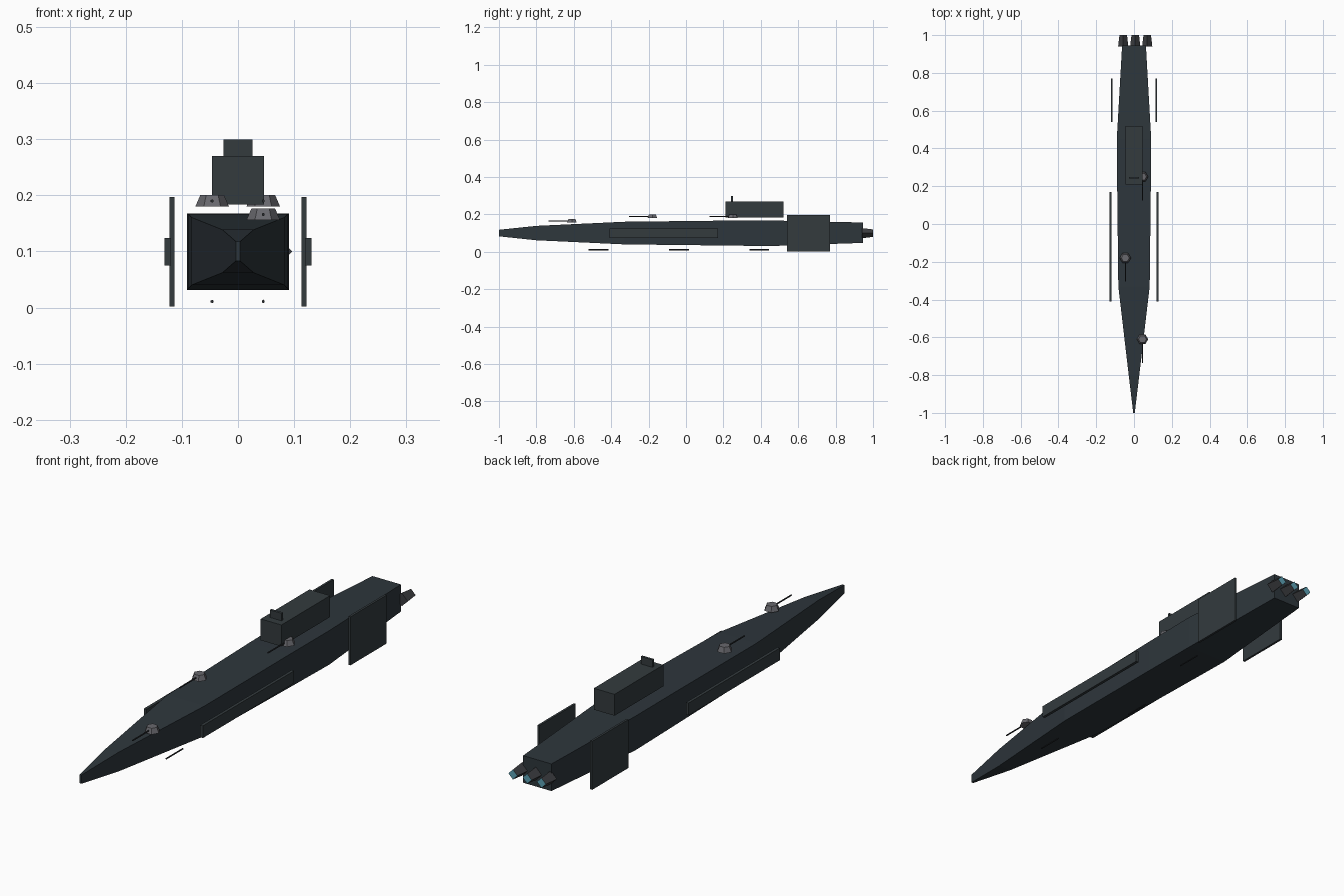
import bpy, bmesh, math
from mathutils import Matrix, Vector

if "Cube" in bpy.data.objects:
    bpy.data.objects.remove(bpy.data.objects["Cube"], do_unlink=True)


def material(name, rgb):
    m = bpy.data.materials.new(name)
    m.use_nodes = True
    m.diffuse_color = (*rgb, 1)
    m.node_tree.nodes["Principled BSDF"].inputs["Base Color"].default_value = (*rgb, 1)
    return m


HULL = material("dark slate hull", (0.027, 0.037, 0.045))
PLATE = material("slate plating", (0.033, 0.043, 0.048))
GUN = material("turret grey", (0.14, 0.14, 0.155))
BARREL = material("barrel black", (0.02, 0.023, 0.027))
NOZZLE = material("nozzle charcoal", (0.045, 0.047, 0.052))
GLOW = material("engine blue", (0.11, 0.36, 0.46))


def finish(name, bm, *mats):
    bmesh.ops.recalc_face_normals(bm, faces=bm.faces)
    mesh = bpy.data.meshes.new(name)
    bm.to_mesh(mesh)
    bm.free()
    for m in mats:
        mesh.materials.append(m)
    ob = bpy.data.objects.new(name, mesh)
    bpy.context.collection.objects.link(ob)
    return ob


def box(name, low, high, mat):
    low, high = Vector(low), Vector(high)
    bm = bmesh.new()
    bmesh.ops.create_cube(bm, size=1)
    bmesh.ops.scale(bm, vec=high - low, verts=bm.verts)
    bmesh.ops.translate(bm, vec=(low + high) / 2, verts=bm.verts)
    return finish(name, bm, mat)


def cone(name, start, end, r1, r2, sides, *mats):
    """Tapered prism between two points."""
    start, end = Vector(start), Vector(end)
    axis = end - start
    bm = bmesh.new()
    turn = Vector((0, 0, 1)).rotation_difference(axis).to_matrix().to_4x4()
    bmesh.ops.create_cone(bm, cap_ends=True, segments=sides, radius1=r1, radius2=r2,
                          depth=axis.length,
                          matrix=Matrix.Translation((start + end) / 2) @ turn)
    if len(mats) > 1:  # colour the far cap
        bm.normal_update()
        for f in bm.faces:
            f.material_index = int(f.normal.dot(axis.normalized()) > 0.99)
    return finish(name, bm, *mats)


# Hull: rectangular sections lofted along y (y, half width, bottom, top)
stations = [(-1, 0.004, 0.083, 0.118), (-0.8, 0.028, 0.062, 0.139),
            (-0.33, 0.083, 0.04, 0.161), (0.2, 0.089, 0.034, 0.167),
            (0.45, 0.091, 0.031, 0.168), (0.945, 0.063, 0.048, 0.157)]
bm = bmesh.new()
rings = [[bm.verts.new(p) for p in ((-w, y, b), (w, y, b), (w, y, t), (-w, y, t))]
         for y, w, b, t in stations]
for r, s in zip(rings, rings[1:]):
    for i in range(4):
        j = (i + 1) % 4
        bm.faces.new((r[i], r[j], s[j], s[i]))
bm.faces.new(rings[0])
bm.faces.new(rings[-1])
finish("hull", bm, HULL)

# Command tower and its thin bridge
box("command_tower", (-0.046, 0.21, 0.184), (0.046, 0.52, 0.27), PLATE)
box("bridge", (-0.026, 0.24, 0.26), (0.026, 0.25, 0.3), PLATE)

# Side armour and rear fins
for side, s in (("left", 1), ("right", -1)):
    box(side + "_armour_plate", (min(s * 0.119, s * 0.131), -0.41, 0.075),
        (max(s * 0.119, s * 0.131), 0.17, 0.124), PLATE)
    box(side + "_rear_fin", (min(s * 0.113, s * 0.122), 0.54, 0.002),
        (max(s * 0.113, s * 0.122), 0.77, 0.197), PLATE)

# Deck turrets, with guns facing forward
for n, (x, y, z) in enumerate([(0.045, -0.61, 0.156), (-0.046, -0.18, 0.18),
                               (0.045, 0.25, 0.18)], 1):
    turret = cone(f"deck_turret_{n}", (0, 0, 0), (0, 0, 0.021), 0.03, 0.021, 6, GUN)
    turret.data.transform(Matrix.Translation((x, y, z))
                          @ Matrix.Rotation(0 if turret.data.vertices[0].co.y < 0.001
                                            else math.pi / 6, 4, "Z"))
    cone(f"deck_gun_{n}", (x, y, z + 0.01), (x, y - 0.125, z + 0.01),
         0.003, 0.003, 6, BARREL)

# Guns below the keel
for n, (x, y) in enumerate([(0.045, -0.52), (-0.046, -0.09), (0.045, 0.34)], 1):
    cone(f"keel_gun_{n}", (x, y, 0.011), (x, y + 0.105, 0.011), 0.003, 0.003, 6, BARREL)

# Engine nozzles with glowing ends
for n in range(3):
    x = -0.057 + n * 0.0635
    cone(f"engine_nozzle_{n + 1}", (x, 0.94, 0.1), (x, 1, 0.1),
         0.027, 0.02, 4, NOZZLE, GLOW)
